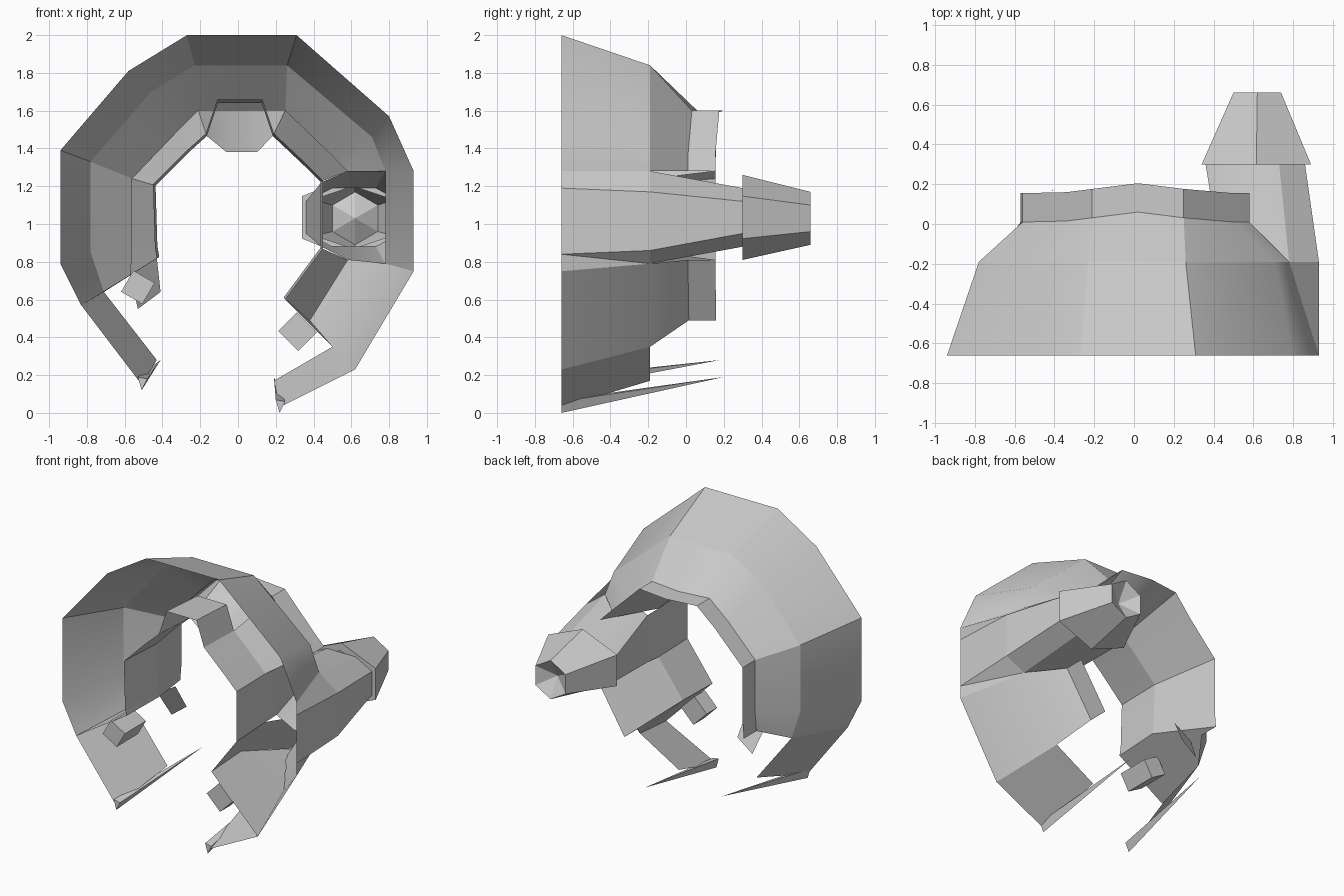
import bpy
import bmesh
import math
from mathutils import Vector

old = bpy.data.objects.get("Cube")
if old:
    bpy.data.objects.remove(old, do_unlink=True)

grey = bpy.data.materials.new("plain_grey")
grey.use_nodes = True
grey.diffuse_color = (0.6, 0.6, 0.6, 1)
grey.node_tree.nodes["Principled BSDF"].inputs["Base Color"].default_value = (0.6, 0.6, 0.6, 1)

FRONT, WAIST, MIDDLE, REAR, LIP = -0.66, -0.31, -0.19, 0.01, 0.155


def finish(name, bm):
    """Turn a bmesh into a named, shaded object."""
    bmesh.ops.remove_doubles(bm, verts=bm.verts, dist=0.0005)
    bmesh.ops.recalc_face_normals(bm, faces=bm.faces)
    mesh = bpy.data.meshes.new(name)
    bm.to_mesh(mesh)
    bm.free()
    mesh.materials.append(grey)
    obj = bpy.data.objects.new(name, mesh)
    bpy.context.scene.collection.objects.link(obj)
    bpy.ops.object.select_all(action="DESELECT")
    obj.select_set(True)
    bpy.context.view_layer.objects.active = obj
    bpy.ops.object.shade_smooth_by_angle(angle=math.radians(26))
    return obj


def add_face(bm, *points):
    bm.faces.new([bm.verts.new(p) for p in points])


def strip(bm, first, second, closed=False):
    """Join two matching rows of points with quads."""
    count = len(first)
    for i in range(count if closed else count - 1):
        j = (i + 1) % count
        add_face(bm, first[i], first[j], second[j], second[i])


def at_depth(points, y):
    return [Vector((x, y, z)) for x, z in points]


def crowned(points, y):
    """Like at_depth, but bulging backward at the centre line."""
    return [Vector((x, y + 0.05 * max(0, 1 - abs(x - 0.02) / 0.4), z)) for x, z in points]


def shrink(points):
    """Pull an outline slightly toward the ring centre."""
    return [(x * 0.97, 1 + (z - 1) * 0.97) for x, z in points]


# Ring outlines, running from the lower left end over the top
outer_left = [(-.83, .57), (-.94, .79), (-.94, 1.39), (-.58, 1.81), (-.27, 2)]
middle_left = [(-.71, .64), (-.78, .85), (-.78, 1.33), (-.46, 1.70), (-.23, 1.84)]
rear_left = [(-.57, .73), (-.56, .85), (-.56, 1.24), (-.34, 1.47), (-.21, 1.6)]
inner_left = [(-.43, .82), (-.44, .88), (-.45, 1.21), (-.27, 1.39), (-.17, 1.48)]

outer_right = [(.02, 2), (.31, 2), (.80, 1.57), (.93, 1.28)]
middle_right = [(.02, 1.84), (.26, 1.84), (.71, 1.46), (.78, 1.28)]
rear_right = [(.25, 1.6), (.5, 1.36), (.58, 1.28)]
inner_right = [(.19, 1.48), (.37, 1.31), (.45, 1.23)]

outer_low = [(.93, .75), (.62, .23)]
middle_low = [(.78, .79), (.50, .35)]
rear_low = [(.58, .81), (.38, .49)]
inner_low = [(.45, .87), (.25, .6)]

# Outer shell: flared front band, then a rear cone with a gap for the side pod
rear_upper = rear_left + [(.02, 1.6)] + rear_right
bm = bmesh.new()
strip(bm, at_depth(outer_left + outer_right + outer_low, FRONT),
      at_depth(middle_left + middle_right + middle_low, MIDDLE))
strip(bm, at_depth(middle_left + middle_right, MIDDLE), crowned(rear_upper, REAR))
strip(bm, at_depth(middle_low, MIDDLE), crowned(rear_low, REAR))
finish("outer_shell", bm)

# Rear collar
bm = bmesh.new()
for row in (rear_upper, rear_low):
    strip(bm, crowned(row, REAR), crowned(row, LIP))
finish("rear_collar", bm)

# Inner sleeve with a notch at the top of its front part
notch = [(-.11, 1.66), (.13, 1.66)]
sleeve = inner_left + notch + inner_right + inner_low
bm = bmesh.new()
strip(bm, at_depth(sleeve, FRONT), at_depth(shrink(sleeve), WAIST))
finish("inner_sleeve", bm)

# Flare from the sleeve's waist out to the collar, dipping at the top
dip = [(-.06, 1.38), (.10, 1.38)]
crown = [(-.06, 1.6), (.10, 1.6)]
bm = bmesh.new()
waist_upper = shrink(inner_left) + dip + shrink(inner_right)
strip(bm, at_depth(waist_upper, WAIST), crowned(rear_left + crown + rear_right, LIP))
strip(bm, at_depth(shrink(inner_low), WAIST), crowned(rear_low, LIP))
finish("sleeve_flare", bm)

# Flat walls closing the two cut ends of the ring
ends = {
    "right_end_wall": (outer_left, middle_left, rear_left, inner_left, 0),
    "left_end_wall": (outer_low, middle_low, rear_low, inner_low, -1),
}
for name, (outer, middle, rear, inner, i) in ends.items():
    bm = bmesh.new()
    outside = [(outer[i], FRONT), (middle[i], MIDDLE), (rear[i], REAR), (rear[i], LIP)]
    tip = shrink([inner[i]])[0]
    inside = [(inner[i], FRONT), (tip, WAIST), (tip, WAIST), (rear[i], LIP)]
    rows = [[Vector((p[0], y, p[1])) for p, y in row] for row in (outside, inside)]
    for a in range(2):
        add_face(bm, rows[0][a], rows[0][a + 1], rows[1][a + 1], rows[1][a])
    add_face(bm, rows[0][2], rows[0][3], rows[1][2])
    finish(name, bm)

# Side pod: eight-sided body running back from the shell
pod_start = at_depth([(.78, 1.28), (.93, 1.17), (.93, .86), (.78, .79),
                      (.58, .81), (.44, .88), (.44, 1.22), (.58, 1.28)], MIDDLE)
pod_end = at_depth([(.73, 1.19), (.86, 1.12), (.86, .95), (.73, .88),
                    (.5, .88), (.36, .95), (.36, 1.12), (.5, 1.19)], .3)
bm = bmesh.new()
strip(bm, pod_start, pod_end, closed=True)
finish("side_pod", bm)

# Straight panels between the shell's front edge and the pod
bm = bmesh.new()
panel_front = at_depth([(.93, 1.28), (.93, 1.19), (.93, .84), (.93, .75)], FRONT)
strip(bm, panel_front, pod_start[:4])
finish("side_panel", bm)

# Inner panel linking the sleeve to the pod
bm = bmesh.new()
waist_edge = at_depth(shrink([inner_right[-1], inner_low[0]]), WAIST)
strip(bm, waist_edge, [pod_start[6], pod_start[5]])
finish("pod_link", bm)


def hexagon(x, y, z, half_width, half_height):
    """Six-sided section with a point at top and bottom."""
    offsets = [(0, 1), (1, .5), (1, -.5), (0, -1), (-1, -.5), (-1, .5)]
    return [Vector((x + a * half_width, y, z + b * half_height)) for a, b in offsets]


# Flared nozzle with a stepped base and a dimpled tip
bm = bmesh.new()
step = hexagon(.61, .3, 1.035, .245, .165)
flare = hexagon(.615, .3, 1.035, .275, .225)
tip = hexagon(.62, .66, 1.03, .12, .14)
strip(bm, step, flare, closed=True)
strip(bm, flare, tip, closed=True)
centre = Vector((.62, .58, 1.03))
for i in range(6):
    add_face(bm, tip[i], tip[(i + 1) % 6], centre)
finish("nozzle", bm)

# Broken lower legs, each ending in a long thin splinter
legs = {
    "left_leg": ((.62, .23), (.22, .03), (.50, .35), (.19, .17), (.19, .2, .19)),
    "right_leg": ((-.83, .57), (-.51, .15), (-.71, .64), (-.43, .28), (-.41, .18, .28)),
}
for name, (top, foot, rear_top, rear_foot, point) in legs.items():
    bm = bmesh.new()
    strip(bm, at_depth((top, foot), FRONT), at_depth((rear_top, rear_foot), MIDDLE))
    finish(name, bm)
    bm = bmesh.new()
    base = Vector((foot[0], FRONT, foot[1]))
    corners = [base + Vector(v) for v in ((0, 0, -.03), (.03, 0, .03), (-.02, 0, .04))]
    for i in range(3):
        add_face(bm, corners[i], corners[(i + 1) % 3], point)
    add_face(bm, *corners)
    finish(name + "_splinter", bm)

# Little blocks at the front of the ring's cut ends
blocks = {
    "left_block": ((.315, -.6, .43), (.15, .12, .14), 45),
    "right_block": ((-.53, -.54, .665), (.13, .24, .13), -60),
}
for name, (place, size, turn) in blocks.items():
    bm = bmesh.new()
    bmesh.ops.create_cube(bm, size=1)
    bmesh.ops.scale(bm, vec=size, verts=bm.verts)
    obj = finish(name, bm)
    obj.location = place
    obj.rotation_euler.y = math.radians(turn)

# Torn tab below the right end of the collar
bm = bmesh.new()
strip(bm, at_depth([(-.57, .73), (-.43, .82)], -.1), at_depth([(-.53, .55), (-.41, .64)], 0))
finish("lower_tab", bm)
